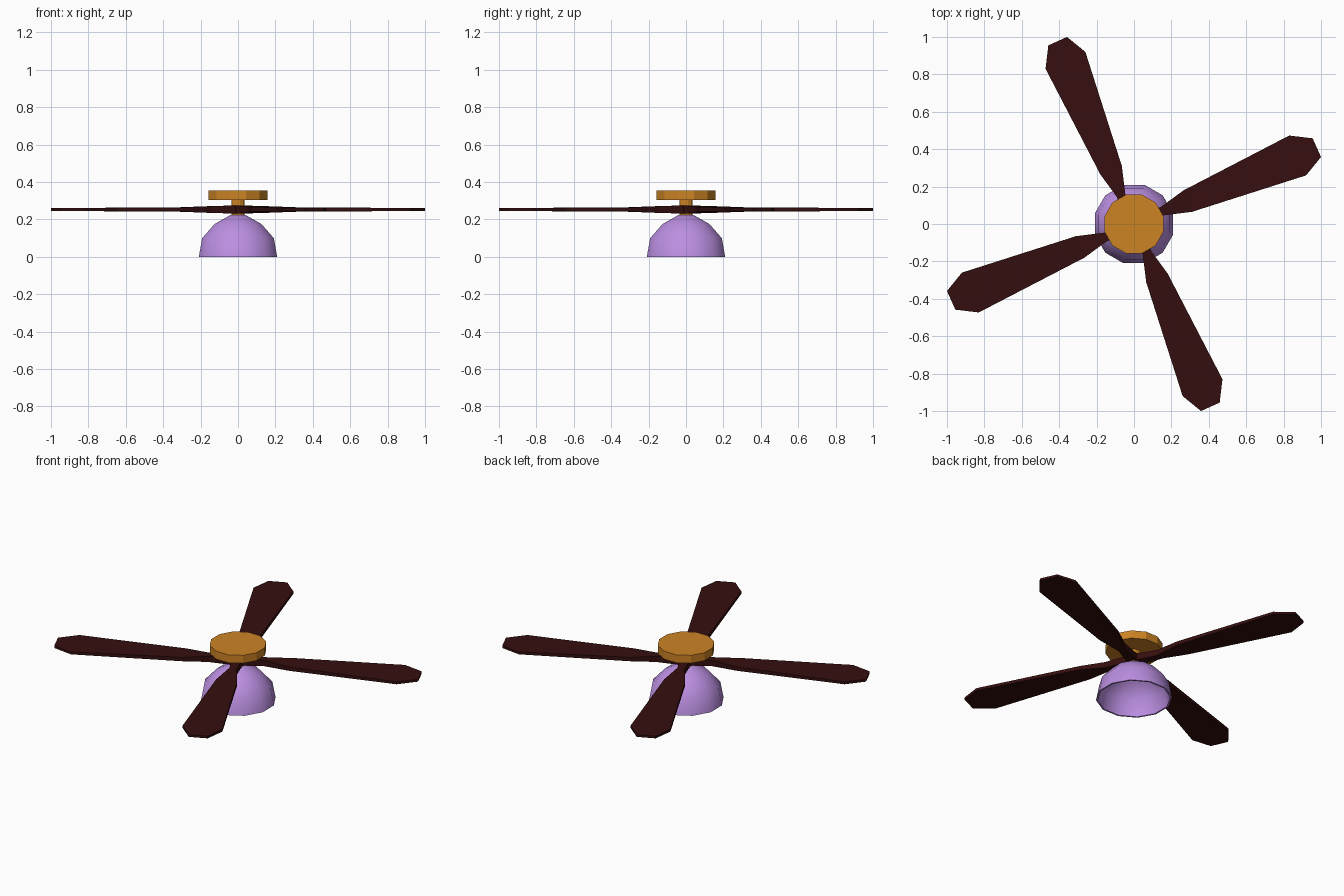
import bpy, bmesh, math
from mathutils import Matrix

if "Cube" in bpy.data.objects:
    bpy.data.objects.remove(bpy.data.objects["Cube"])


def material(name, rgb):
    m = bpy.data.materials.new(name)
    m.diffuse_color = (*rgb, 1)
    m.use_nodes = True
    m.node_tree.nodes["Principled BSDF"].inputs["Base Color"].default_value = m.diffuse_color
    return m


PURPLE = material("lilac glass", (0.50, 0.275, 0.76))
ORANGE = material("orange metal", (0.61, 0.23, 0.018))
BROWN = material("dark wood", (0.036, 0.0045, 0.0045))


def make(name, bm, mat):
    bmesh.ops.recalc_face_normals(bm, faces=bm.faces)
    me = bpy.data.meshes.new(name)
    bm.to_mesh(me)
    bm.free()
    me.materials.append(mat)
    ob = bpy.data.objects.new(name, me)
    bpy.context.collection.objects.link(ob)
    return ob


def lathe(name, profile, mat, sides=12):
    """Turn (radius, z) points round the z axis; radius 0 closes to a point."""
    bm = bmesh.new()
    rings = []
    for r, z in profile:
        if r == 0:
            rings.append([bm.verts.new((0, 0, z))] * sides)
        else:
            rings.append([bm.verts.new((r * math.cos(a), r * math.sin(a), z))
                          for a in (2 * math.pi * (i + 0.5) / sides for i in range(sides))])
    for a, b in zip(rings, rings[1:]):
        for i in range(sides):
            j = (i + 1) % sides
            bm.faces.new(list(dict.fromkeys((a[i], a[j], b[j], b[i]))))
    return make(name, bm, mat)


# open-bottomed lamp shade: outer wall, then inner wall
shade = lathe("lamp_shade", [(0, 0.228), (0.045, 0.222), (0.13, 0.175), (0.198, 0.10), (0.217, 0.0),
                             (0.207, 0.0), (0.188, 0.097), (0.123, 0.166), (0.04, 0.212), (0, 0.216)], PURPLE)
shade.data.shade_smooth()
shade.data.set_sharp_from_angle(angle=math.radians(50))

# ceiling rod and mounting disc
lathe("rod", [(0, 0.22), (0.037, 0.22), (0.037, 0.31), (0, 0.31)], ORANGE)
lathe("ceiling_mount", [(0, 0.305), (0.163, 0.305), (0.163, 0.355), (0, 0.355)], ORANGE)

# blade stations from hub to tip: (right edge, left edge)
STATIONS = [((0.012, -0.03), (-0.012, 0.03)), ((0.15, 0.045), (0.145, 0.092)),
            ((0.31, 0.065), (0.265, 0.18)), ((0.92, 0.26), (0.83, 0.473)),
            ((1.0, 0.358), (0.955, 0.458))]
HALF = [0.022, 0.018, 0.012, 0.008, 0.007]
for n in range(4):
    bm = bmesh.new()
    loops = []
    for (p, q), h in zip(STATIONS, HALF):
        loops.append([bm.verts.new((*xy, 0.253 + s * h)) for xy, s in ((p, -1), (q, -1), (q, 1), (p, 1))])
    for a, b in zip(loops, loops[1:]):
        for i in range(4):
            j = (i + 1) % 4
            bm.faces.new((a[i], a[j], b[j], b[i]))
    bm.faces.new(loops[0])
    bm.faces.new(loops[-1])
    bmesh.ops.rotate(bm, verts=bm.verts, cent=(0, 0, 0), matrix=Matrix.Rotation(n * math.pi / 2, 3, 'Z'))
    make(f"blade_{n + 1}", bm, BROWN)
